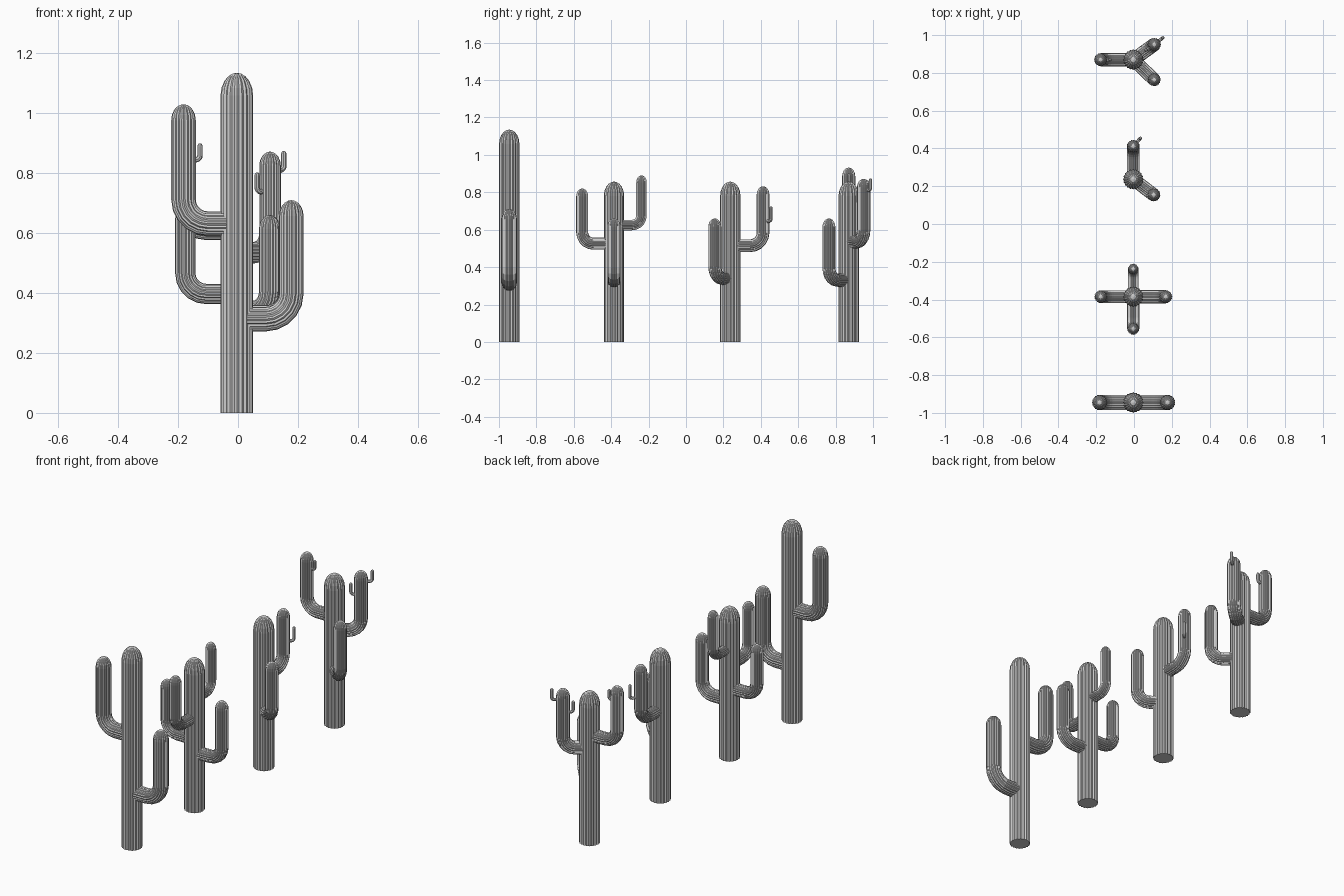
import bpy, bmesh, math
from mathutils import Vector

if "Cube" in bpy.data.objects:
    bpy.data.objects.remove(bpy.data.objects["Cube"])

UP = Vector((0, 0, 1))
X0 = -0.004


def sweep(name, base, d, path, radius, sides, groove):
    """Ribbed tube; path holds (distance along d, height, tilt, radius scale)."""
    d = Vector((d[0], d[1], 0)).normalized()
    side = UP.cross(d)
    bm = bmesh.new()
    prev = None
    for s, z, t, k in path:
        c = base + d * s + UP * z
        v = UP * math.cos(t) - d * math.sin(t)
        ring = []
        for i in range(sides):
            a = 2 * math.pi * i / sides
            r = radius * k * (groove if i % 2 else 1)
            ring.append(bm.verts.new(c + side * r * math.cos(a) + v * r * math.sin(a)))
        if prev:
            for i in range(sides):
                j = (i + 1) % sides
                bm.faces.new((prev[i], prev[j], ring[j], ring[i]))
        else:
            bm.faces.new(ring)
        prev = ring
    bm.faces.new(prev)
    bmesh.ops.recalc_face_normals(bm, faces=bm.faces)
    me = bpy.data.meshes.new(name)
    bm.to_mesh(me)
    bm.free()
    ob = bpy.data.objects.new(name, me)
    bpy.context.collection.objects.link(ob)
    return ob


def dome(s, top, h):
    # Rounded tip of height h ending at top
    return [(s, top - h + h * math.sin(a), math.pi / 2, max(math.cos(a), 0.03))
            for a in (math.radians(q) for q in (0, 20, 40, 58, 74, 90))]


def trunk(name, y, top, r=0.055):
    path = [(0, 0, math.pi / 2, 1)] + dome(0, top, r * 1.4)
    sweep(name, Vector((X0, y, 0)), (1, 0), path, r, 40, 0.91)


def arm(name, base, off, z, top, r, bend, sides=40, groove=0.91, start=0.025):
    # Horizontal stub, quarter bend, upright part and rounded tip
    n = math.hypot(*off)
    path = [(start, z, 0, 1)]
    for i in range(6):
        a = math.pi / 2 * i / 5
        path.append((n - bend + bend * math.sin(a), z + bend - bend * math.cos(a), a, 1))
    path += dome(n, top, r * 1.3)
    sweep(name, Vector(base), off, path, r, sides, groove)


# Each plant: y, height, arms (offset, joint height, top, radius, bend), twigs
plants = [
    (-0.945, 1.135, [((-0.178, 0), 0.632, 1.03, 0.041, 0.08),
                     ((0.182, 0), 0.313, 0.71, 0.041, 0.085)], []),
    (-0.385, 0.857, [((-0.172, 0), 0.397, 0.69, 0.034, 0.07),
                     ((0.172, 0), 0.325, 0.66, 0.035, 0.07),
                     ((0, -0.17), 0.525, 0.82, 0.032, 0.06),
                     ((0, 0.147), 0.625, 0.89, 0.028, 0.05)], []),
    (0.237, 0.857, [((0, 0.175), 0.514, 0.832, 0.034, 0.07),
                    ((0.109, -0.083), 0.34, 0.66, 0.035, 0.065)],
     [((0, 0.175), (0.038, 0.042), 0.645, 0.725)]),
    (0.87, 0.857, [((-0.173, 0), 0.612, 0.932, 0.035, 0.07),
                   ((0.111, 0.08), 0.535, 0.872, 0.036, 0.065),
                   ((0.111, -0.106), 0.33, 0.66, 0.035, 0.065)],
     [((-0.173, 0), (0.05, 0), 0.845, 0.90),
      ((0.111, 0.08), (0.046, 0.036), 0.81, 0.875),
      ((0.111, 0.08), (-0.043, -0.029), 0.738, 0.803)]),
]

for p, (y, h, arms, twigs) in enumerate(plants, 1):
    trunk(f"cactus_{p}_trunk", y, h, 0.0545)
    for i, (off, z, top, r, bend) in enumerate(arms, 1):
        arm(f"cactus_{p}_arm_{i}", (X0, y, 0), off, z, top, r, bend)
    # Small shoots growing out of the arms
    for i, (at, off, z, top) in enumerate(twigs, 1):
        arm(f"cactus_{p}_shoot_{i}", (X0 + at[0], y + at[1], 0), off, z, top,
            0.009, 0.014, sides=16, start=0.02)
